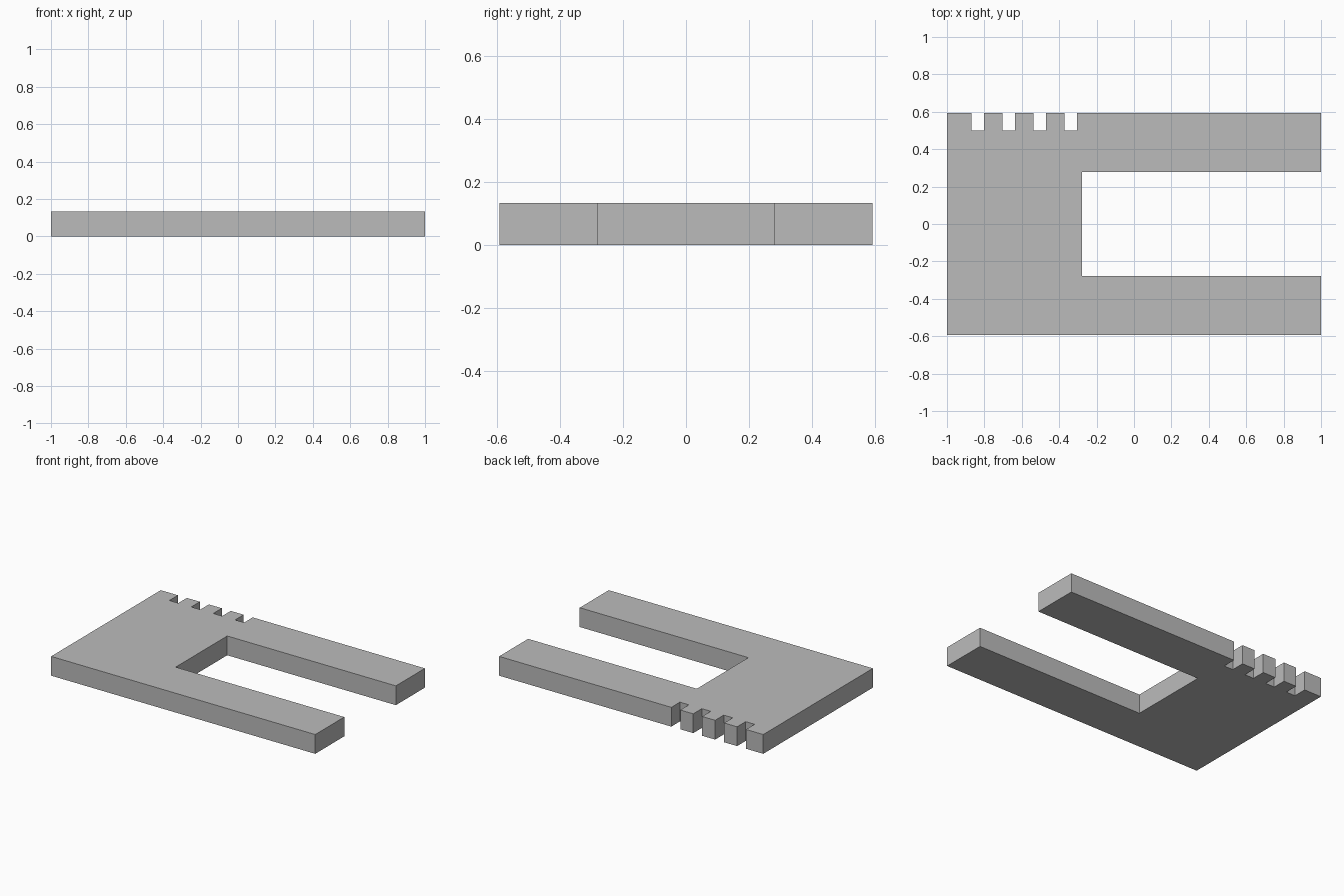
import bpy
import bmesh

cube = bpy.data.objects.get("Cube")
if cube:
    bpy.data.objects.remove(cube, do_unlink=True)

HALF_X, HALF_Y, HEIGHT = 1.0, 0.593, 0.132
GAP_X, GAP_Y = -0.277, 0.279
NOTCH_START, NOTCH_STEP, NOTCH_WIDTH, NOTCH_FLOOR = -0.87, 0.166, 0.068, 0.5

grey = bpy.data.materials.new("plain grey")
grey.use_nodes = True
colour = (0.5, 0.5, 0.5, 1)
grey.diffuse_color = colour
grey.node_tree.nodes["Principled BSDF"].inputs["Base Color"].default_value = colour

# Fork outline: body with two prongs
outline = [(-HALF_X, -HALF_Y), (HALF_X, -HALF_Y), (HALF_X, -GAP_Y), (GAP_X, -GAP_Y),
           (GAP_X, GAP_Y), (HALF_X, GAP_Y), (HALF_X, HALF_Y)]

# Four square notches along the back edge
for i in reversed(range(4)):
    left = NOTCH_START + i * NOTCH_STEP
    right = left + NOTCH_WIDTH
    outline += [(right, HALF_Y), (right, NOTCH_FLOOR), (left, NOTCH_FLOOR), (left, HALF_Y)]
outline.append((-HALF_X, HALF_Y))

# Extrude the outline into a solid plate
bm = bmesh.new()
base = bm.faces.new([bm.verts.new((x, y, 0)) for x, y in outline])
top = bmesh.ops.extrude_face_region(bm, geom=[base], use_keep_orig=True)
bmesh.ops.translate(bm, vec=(0, 0, HEIGHT),
                    verts=[v for v in top["geom"] if isinstance(v, bmesh.types.BMVert)])
bmesh.ops.recalc_face_normals(bm, faces=bm.faces)
mesh = bpy.data.meshes.new("notched_fork_plate")
bm.to_mesh(mesh)
bm.free()
mesh.materials.append(grey)
plate = bpy.data.objects.new("notched_fork_plate", mesh)
bpy.context.collection.objects.link(plate)
